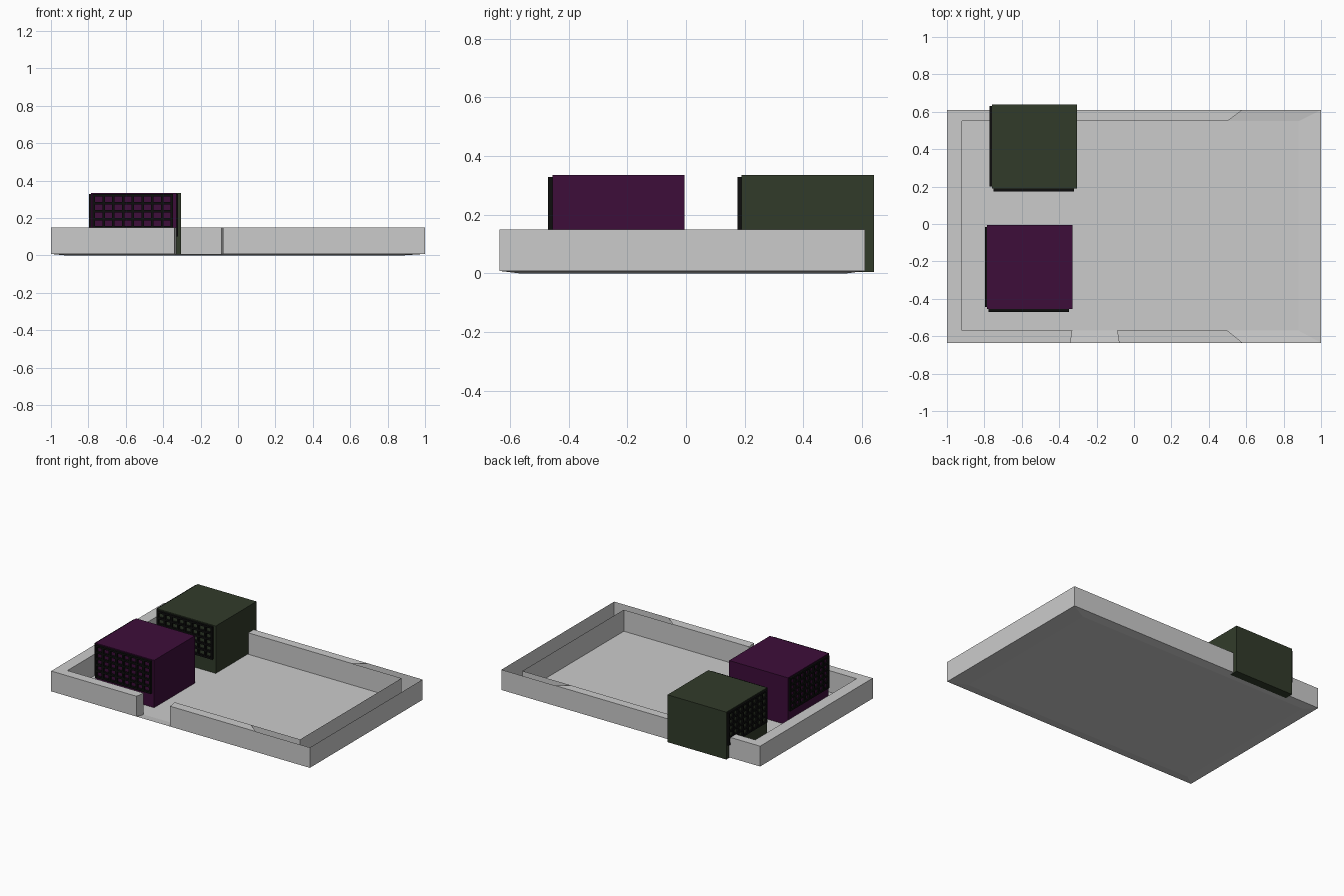
import bpy, bmesh
from mathutils import Matrix, Vector

if "Cube" in bpy.data.objects:
    bpy.data.objects.remove(bpy.data.objects["Cube"])

LOW, TOP = 0.008, 0.15


def material(name, rgb):
    m = bpy.data.materials.new(name)
    m.diffuse_color = (*rgb, 1)
    m.use_nodes = True
    m.node_tree.nodes["Principled BSDF"].inputs["Base Color"].default_value = m.diffuse_color
    return m


def add_object(name, bm, mat=None):
    me = bpy.data.meshes.new(name)
    bm.to_mesh(me)
    bm.free()
    ob = bpy.data.objects.new(name, me)
    bpy.context.collection.objects.link(ob)
    if mat:
        me.materials.append(mat)
    return ob


def add_box(bm, lo, hi):
    lo, hi = Vector(lo), Vector(hi)
    bmesh.ops.create_cube(bm, size=1, matrix=Matrix.Translation((lo + hi) / 2)
                          @ Matrix.Diagonal((*(hi - lo), 1)))


# Tray: thin double wall around a floor, with an entrance gap in the front
outer = [(-0.08, -0.635), (1, -0.635), (1, 0.61), (-1, 0.61), (-1, -0.635), (-0.34, -0.635)]
inner = [(-0.33, -0.57), (-0.92, -0.57), (-0.92, 0.55), (0.88, 0.55), (0.88, -0.57), (-0.09, -0.57)]
bm = bmesh.new()


def face(points):
    return bm.faces.new([bm.verts.new(p) for p in points])


def flat(points, z):
    return face([(x, y, z) for x, y in points])


loop = [(*p, LOW) for p in outer] + [(*p, 0) for p in inner]
for a, b in zip(loop, loop[1:] + loop[:1]):
    face([a, b, (b[0], b[1], TOP), (a[0], a[1], TOP)])

# Rim, left open at the right end beyond the slanted cuts
flat([outer[0], (0.58, -0.635), (0.5, -0.57), inner[5]], TOP)
flat([outer[4], outer[5], inner[0], inner[1]], TOP)
flat([outer[3], outer[4], inner[1], inner[2]], TOP)
flat([(0.58, 0.61), outer[3], inner[2], (0.5, 0.55)], TOP)

# Underside ring and sunken floor
for i in range(4):
    j = (i + 1) % 4
    o, n = outer[1:5], [inner[4], inner[3], inner[2], inner[1]]
    face([(*o[j], LOW), (*o[i], LOW), (*n[i], 0), (*n[j], 0)])
flat([inner[1], inner[4], inner[3], inner[2]], 0)
bmesh.ops.remove_doubles(bm, verts=bm.verts, dist=1e-4)
bmesh.ops.recalc_face_normals(bm, faces=bm.faces)
add_object("tray", bm)

# Two crates with grilles on the front and left sides
black = material("grille_black", (0.004, 0.004, 0.004))


def grille(name, origin, axis, length, depth):
    """Lattice in a vertical plane; axis 0 runs along x, axis 1 along y."""
    g = bmesh.new()
    z0, z1, t = 0.10, 0.328, 0.013
    ox, oy = origin

    def bar(u0, u1, a, b):
        if axis == 0:
            add_box(g, (ox + u0, oy - depth, a), (ox + u1, oy, b))
        else:
            add_box(g, (ox - depth, oy + u0, a), (ox, oy + u1, b))

    for i in range(9):
        u = i * (length - t) / 8
        bar(u, u + t, z0, z1)
    for i in range(6):
        z = z0 + i * (z1 - z0 - t) / 5
        bar(0, length, z, z + t)
    add_object(name, g, black)


def crate(name, x, y, rgb):
    b = bmesh.new()
    add_box(b, (x, y, 0.004), (x + 0.455, y + 0.45, 0.335))
    add_object(name, b, material(name + "_paint", rgb))
    grille(name + "_front_grille", (x + 0.008, y), 0, 0.43, 0.015)
    grille(name + "_left_grille", (x, y + 0.01), 1, 0.43, 0.012)


crate("purple_crate", -0.785, -0.455, (0.047, 0.004, 0.042))
crate("green_crate", -0.76, 0.19, (0.031, 0.044, 0.023))
